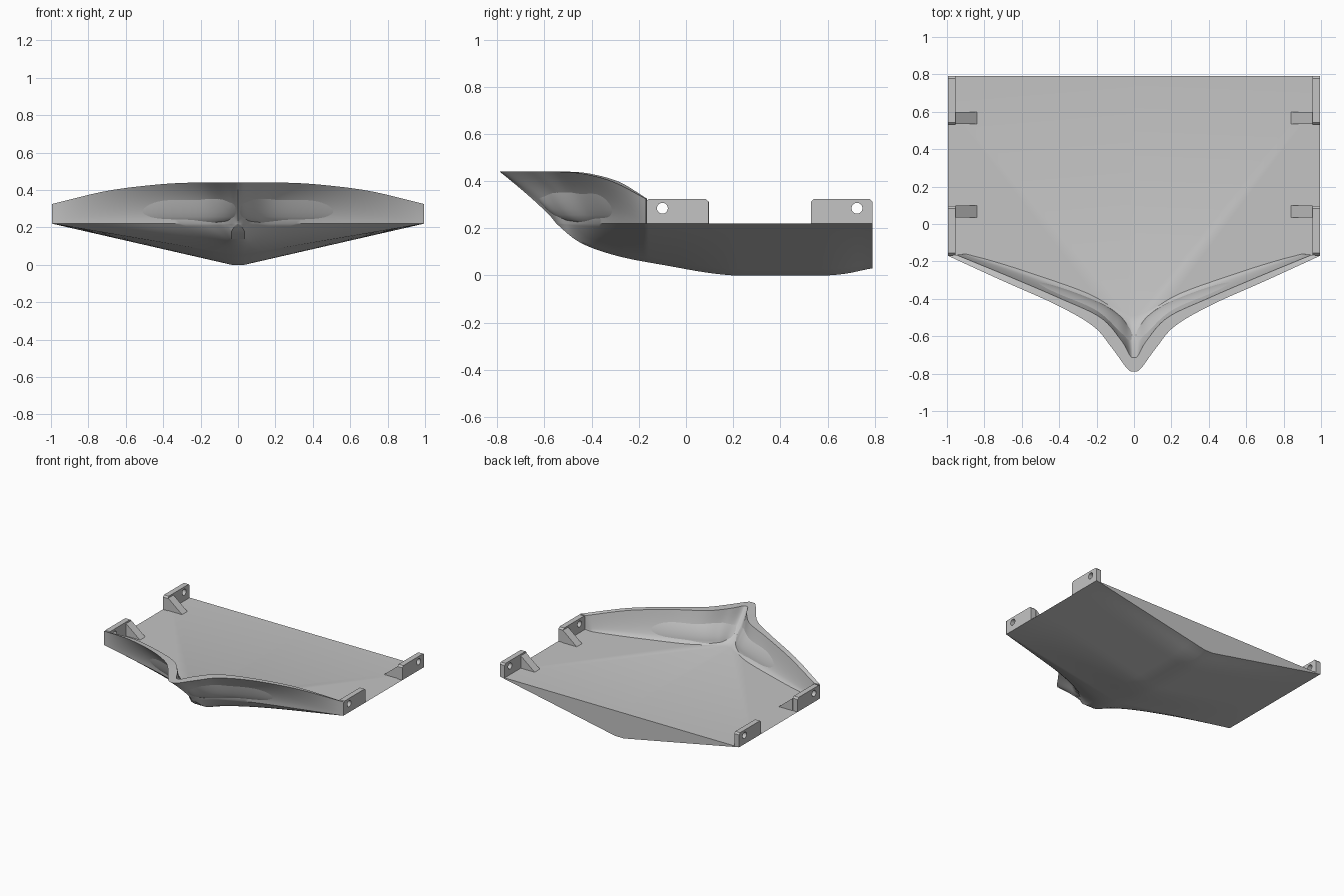
import bpy, bmesh, math
from mathutils import Vector

if "Cube" in bpy.data.objects:
    bpy.data.objects.remove(bpy.data.objects["Cube"])

DECK, SIDE, STERN = 0.22, 0.995, 0.79

grey = bpy.data.materials.new("plain grey")
grey.use_nodes = True
colour = (0.55, 0.55, 0.55, 1)
grey.diffuse_color = colour
grey.node_tree.nodes["Principled BSDF"].inputs["Base Color"].default_value = colour


def spline(points, steps):
    """Smooth curve through the control points."""
    pts = [Vector(p) for p in points]
    pts = [2 * pts[0] - pts[1]] + pts + [2 * pts[-1] - pts[-2]]
    result = []
    for a, b, c, d in zip(pts, pts[1:], pts[2:], pts[3:]):
        for i in range(steps):
            t = i / steps
            result.append(b + (c - a) * t / 2 + (2 * a - 5 * b + 4 * c - d) * t**2 / 2
                          + (3 * b - a - 3 * c + d) * t**3 / 2)
    return result + [pts[-2]]


def finish(bm, name):
    bmesh.ops.remove_doubles(bm, verts=bm.verts, dist=0.0005)
    bmesh.ops.dissolve_degenerate(bm, edges=bm.edges, dist=0.0002)
    bmesh.ops.recalc_face_normals(bm, faces=bm.faces)
    mesh = bpy.data.meshes.new(name)
    bm.to_mesh(mesh)
    bm.free()
    mesh.materials.append(grey)
    obj = bpy.data.objects.new(name, mesh)
    bpy.context.collection.objects.link(obj)
    return obj


def activate(obj):
    bpy.ops.object.select_all(action="DESELECT")
    obj.select_set(True)
    bpy.context.view_layer.objects.active = obj


def add_face(bm, points):
    bm.faces.new([bm.verts.new(p) for p in points])


def loft(bm, rows):
    grid = [[bm.verts.new(p) for p in row] for row in rows]
    for r, s in zip(grid, grid[1:]):
        for i in range(len(r) - 1):
            bm.faces.new((r[i], r[i + 1], s[i + 1], s[i]))


# Guide curves from the stem to the side
STEPS = 8
rim = spline([(0, -.79, .44), (.035, -.775, .44), (.12, -.66, .44), (.22, -.545, .44),
              (.42, -.43, .43), (.7, -.305, .395), (SIDE, -.17, .325)], STEPS)
lip = spline([(0, -.715), (.02, -.705), (.07, -.62), (.18, -.5),
              (.39, -.4), (.67, -.28), (.95, -.165)], STEPS)
chine = spline([(0, -.55), (.03, -.535), (.08, -.485), (.18, -.42),
                (.4, -.335), (.7, -.25), (SIDE, -.17)], STEPS)
floor = spline([(0, -.49), (.03, -.485), (.1, -.455), (.25, -.37),
                (.53, -.27), (.75, -.2), (.9, -.16)], STEPS)
keel = spline([(-.57, .24), (-.55, DECK), (-.45, .14), (-.3, .085), (-.1, .045),
               (.2, 0), (.6, 0), (STERN, .03)], STEPS)
lip = [Vector((p.x, p.y, r.z)) for p, r in zip(lip, rim)]
chine = [Vector((p.x, p.y, DECK)) for p in chine]
floor = [Vector((p.x, p.y, DECK)) for p in floor]


def keel_height(y):
    for a, b in zip(keel, keel[1:]):
        if a.x <= y <= b.x:
            return max(0, a.y + (b.y - a.y) * (y - a.x) / (b.x - a.x))
    return keel[-1].y


# Hull: flared bow wall, inner wall, V bottom, deck and transom
bm = bmesh.new()
count = len(rim)
last = count - 1
levels = [i / 8 for i in range(9)]
outer, inner = [], []
for i in range(count):
    power = 1.15 + 0.7 * math.sin(math.pi * i / last)
    c, r, l, f = chine[i], rim[i], lip[i], floor[i]
    outer.append([Vector((*(c.xy.lerp(r.xy, t**power)), c.z + (r.z - c.z) * t)) for t in levels])
    inner.append([Vector((*(f.xy.lerp(l.xy, t**0.8)), f.z + (l.z - f.z) * t**1.3)) for t in levels])
loft(bm, outer)
loft(bm, inner)
loft(bm, [rim, lip])
add_face(bm, outer[-1] + inner[-1][::-1])

edge = chine + [Vector((SIDE, y, DECK)) for y in [p.x for p in keel if p.x > -.16]]
sections = []
for p in edge:
    base = Vector((min(0.035, p.x * 0.6), p.y, keel_height(p.y)))
    middle = Vector((0, base.y, base.z))
    sections.append([middle] + [base.lerp(p, t) for t in levels])
loft(bm, sections)
add_face(bm, sections[-1] + [Vector((0, STERN, DECK))])
add_face(bm, floor + edge[last:] + [Vector((0, STERN, DECK))])

hull = finish(bm, "hull")
mirror = hull.modifiers.new("mirror", "MIRROR")
mirror.merge_threshold = 0.0005
activate(hull)
bpy.ops.object.modifier_apply(modifier="mirror")
bpy.ops.object.shade_smooth_by_angle(angle=math.radians(35))


def prism(name, outline, offset):
    bm = bmesh.new()
    face = bm.faces.new([bm.verts.new(p) for p in outline])
    new = bmesh.ops.extrude_face_region(bm, geom=[face])["geom"]
    moved = [v for v in new if isinstance(v, bmesh.types.BMVert)]
    bmesh.ops.translate(bm, verts=moved, vec=offset)
    return finish(bm, name)


# Side brackets with a bolt hole and a triangular gusset
TOP, INNER, CUT = 0.325, 0.955, 0.012
for side, label in ((1, "left"), (-1, "right")):
    for end, start, stop, hole, brace in (("front", -.168, .095, -.1, .035),
                                          ("rear", .53, STERN, .725, .535)):
        outline = [(start, DECK), (stop, DECK), (stop, TOP - CUT), (stop - CUT, TOP),
                   (start + CUT, TOP), (start, TOP - CUT)]
        bracket = prism(f"{end}_{label}_bracket", [(side * INNER, y, z) for y, z in outline],
                        (side * (SIDE - INNER), 0, 0))
        bpy.ops.mesh.primitive_cylinder_add(vertices=24, radius=0.023, depth=0.3,
                                            location=(side * INNER, hole, 0.285),
                                            rotation=(0, math.pi / 2, 0))
        cutter = bpy.context.object
        cutter.hide_render = True
        boolean = bracket.modifiers.new("hole", "BOOLEAN")
        boolean.operation, boolean.object, boolean.solver = "DIFFERENCE", cutter, "EXACT"
        activate(bracket)
        bpy.ops.object.modifier_apply(modifier="hole")
        bpy.data.objects.remove(cutter)
        prism(f"{end}_{label}_gusset",
              [(side * x, brace, z) for x, z in ((.84, DECK), (INNER, DECK), (INNER, TOP - CUT))],
              (0, 0.063, 0))
